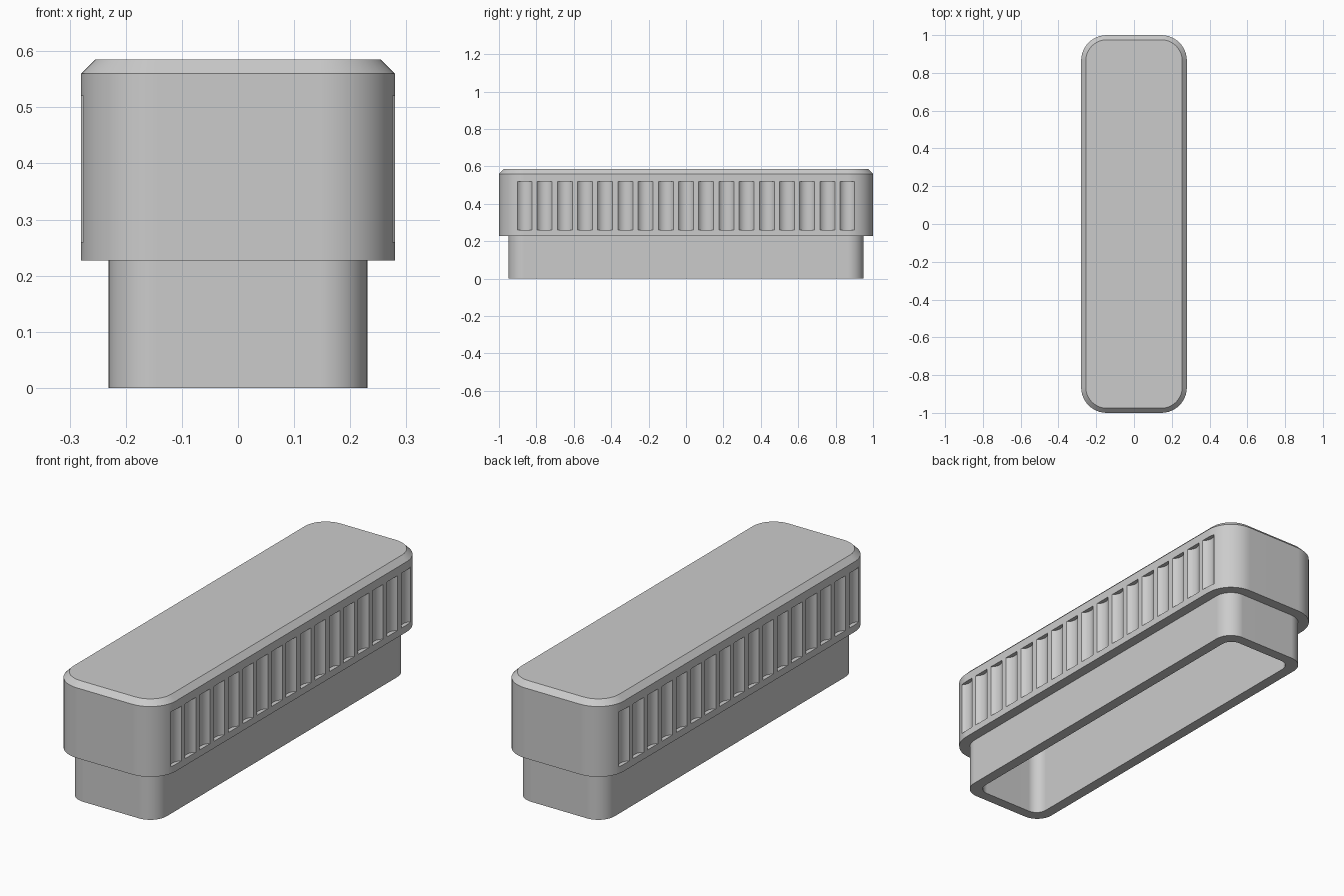
import bpy, bmesh
from math import pi, sin, cos
from mathutils import Matrix

old = bpy.data.objects.get("Cube")
if old:
    bpy.data.objects.remove(old, do_unlink=True)

GREY = (0.6, 0.6, 0.6, 1.0)
mat = bpy.data.materials.new("plain_grey")
mat.use_nodes = True
mat.diffuse_color = GREY
mat.node_tree.nodes["Principled BSDF"].inputs["Base Color"].default_value = GREY


def make_object(name, bm):
    bmesh.ops.recalc_face_normals(bm, faces=bm.faces)
    mesh = bpy.data.meshes.new(name)
    bm.to_mesh(mesh)
    bm.free()
    mesh.materials.append(mat)
    obj = bpy.data.objects.new(name, mesh)
    bpy.context.collection.objects.link(obj)
    return obj


def rounded_ring(bm, hx, hy, r, z, steps=10):
    """Loop of vertices around a rounded rectangle."""
    verts = []
    for corner, (sx, sy) in enumerate([(1, 1), (-1, 1), (-1, -1), (1, -1)]):
        for i in range(steps + 1):
            a = (corner + i / steps) * pi / 2
            verts.append(bm.verts.new((sx * (hx - r) + r * cos(a),
                                       sy * (hy - r) + r * sin(a), z)))
    return verts


# Hollow shell: cavity roof, inner wall, rim, skirt, ledge, cap side, chamfer, top
sections = [
    (0.18, 0.90, 0.055, 0.53),
    (0.18, 0.90, 0.055, 0.0),
    (0.231, 0.95, 0.085, 0.0),
    (0.231, 0.95, 0.085, 0.227),
    (0.28, 1.0, 0.135, 0.227),
    (0.28, 1.0, 0.135, 0.56),
    (0.255, 0.975, 0.11, 0.585),
]
bm = bmesh.new()
rings = [rounded_ring(bm, *s) for s in sections]
for low, high in zip(rings, rings[1:]):
    n = len(low)
    for i in range(n):
        j = (i + 1) % n
        bm.faces.new((low[i], low[j], high[j], high[i]))
bm.faces.new(rings[0])
bm.faces.new(rings[-1])
shell = make_object("ribbed_cap", bm)

# Row of round grip grooves down both long sides
COUNT, PITCH = 17, 0.108
bm = bmesh.new()
for side in (-1, 1):
    for k in range(COUNT):
        y = (k - (COUNT - 1) / 2) * PITCH
        bmesh.ops.create_cone(bm, cap_ends=True, segments=40, radius1=0.05,
                              radius2=0.05, depth=0.26,
                              matrix=Matrix.Translation((side * 0.31, y, 0.39)))
cutter = make_object("groove_cutter", bm)
cutter.hide_render = True

bpy.ops.object.select_all(action='DESELECT')
bpy.context.view_layer.objects.active = shell
shell.select_set(True)
cut = shell.modifiers.new("grooves", 'BOOLEAN')
cut.operation = 'DIFFERENCE'
cut.solver = 'EXACT'
cut.object = cutter
bpy.ops.object.modifier_apply(modifier=cut.name)
bpy.data.objects.remove(cutter, do_unlink=True)

# Smooth corners and grooves, crisp edges
bpy.ops.object.shade_smooth_by_angle(angle=pi / 6)
weighted = shell.modifiers.new("flat_walls", 'WEIGHTED_NORMAL')
weighted.keep_sharp = True
